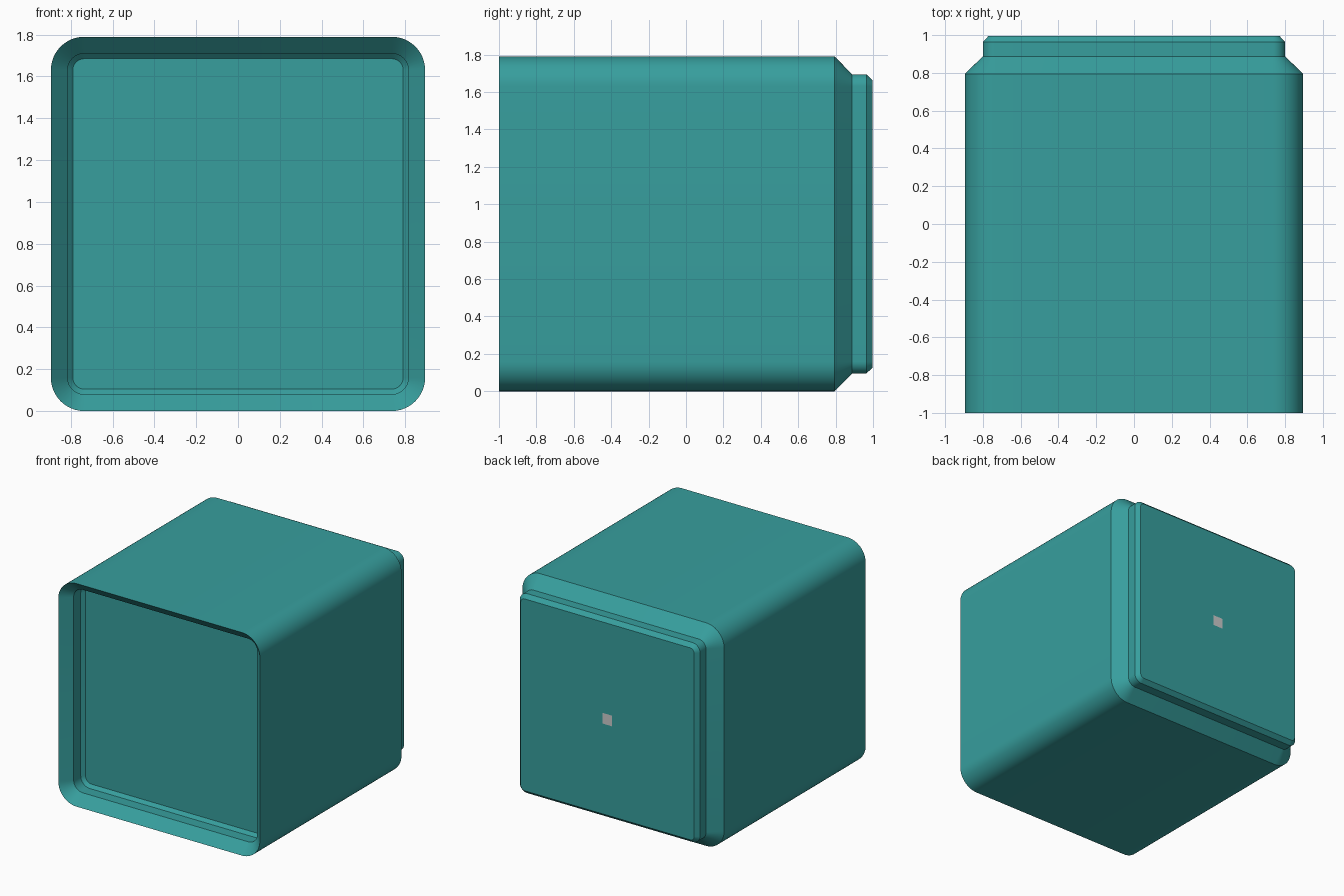
import bpy, bmesh, math

if "Cube" in bpy.data.objects:
    bpy.data.objects.remove(bpy.data.objects["Cube"])

CZ = 0.895          # height of the box axis
SEGS = 12           # segments per rounded corner


def rounded_loop(bm, half, radius, y):
    """Rounded square of verts in the XZ plane at depth y."""
    verts = []
    c = half - radius
    for k, (sx, sz) in enumerate(((1, 1), (-1, 1), (-1, -1), (1, -1))):
        for i in range(SEGS + 1):
            a = math.pi / 2 * (k + i / SEGS)
            verts.append(bm.verts.new((sx * c + radius * math.cos(a), y,
                                       CZ + sz * c + radius * math.sin(a))))
    return verts


def finish(bm, name, mat=None):
    bmesh.ops.recalc_face_normals(bm, faces=bm.faces)
    me = bpy.data.meshes.new(name)
    bm.to_mesh(me)
    bm.free()
    ob = bpy.data.objects.new(name, me)
    bpy.context.collection.objects.link(ob)
    if mat:
        me.materials.append(mat)
    bpy.ops.object.select_all(action='DESELECT')
    ob.select_set(True)
    bpy.context.view_layer.objects.active = ob
    bpy.ops.object.shade_smooth_by_angle(angle=math.radians(30))
    return ob


teal = bpy.data.materials.new("teal")
teal.diffuse_color = (0.038, 0.345, 0.34, 1)
teal.use_nodes = True
teal.node_tree.nodes["Principled BSDF"].inputs["Base Color"].default_value = teal.diffuse_color

# Stackable box: recessed front socket, outer shell, stepped back plug
profile = [  # half width, y
    (0.79, -0.805), (0.815, -0.83), (0.815, -0.92), (0.895, -1.0),
    (0.895, 0.795), (0.80, 0.888), (0.80, 0.964), (0.77, 0.996),
]
bm = bmesh.new()
loops = [rounded_loop(bm, h, 0.16 - (0.895 - h), y) for h, y in profile]
for a, b in zip(loops, loops[1:]):
    n = len(a)
    for i in range(n):
        j = (i + 1) % n
        bm.faces.new((a[i], a[j], b[j], b[i]))
bm.faces.new(loops[0])
bm.faces.new(loops[-1])
finish(bm, "stacking_box", teal)

# Small flush square plate in the middle of the back face
bm = bmesh.new()
s = 0.043
bm.faces.new([bm.verts.new((x * s, 1.0, CZ + z * s))
              for x, z in ((-1, -1), (-1, 1), (1, 1), (1, -1))])
plate = finish(bm, "back_plate")
if plate.data.polygons[0].normal.y < 0:
    plate.data.flip_normals()
